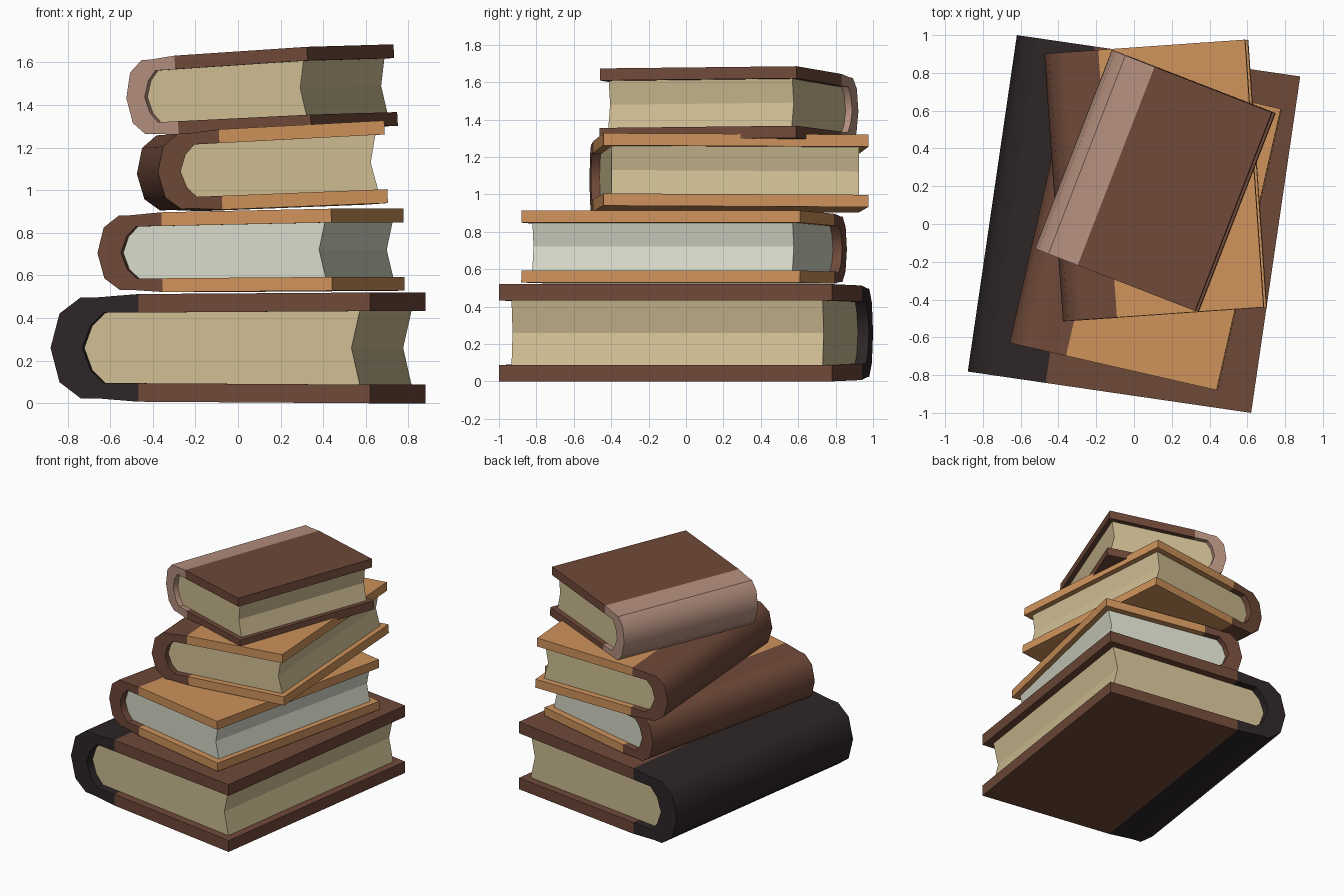
import bpy, bmesh, math
from mathutils import Matrix, Vector

if "Cube" in bpy.data.objects:
    bpy.data.objects.remove(bpy.data.objects["Cube"])


def material(name, rgb):
    lin = [((c / 255 + 0.055) / 1.055) ** 2.4 for c in rgb]
    m = bpy.data.materials.new(name)
    m.diffuse_color = (*lin, 1)
    m.use_nodes = True
    m.node_tree.nodes["Principled BSDF"].inputs["Base Color"].default_value = m.diffuse_color
    return m


BROWN = material("brown leather", (111, 73, 57))
ORANGE = material("tan leather", (206, 146, 91))
BLACK = material("black leather", (45, 37, 38))
PINK = material("dusty rose leather", (180, 143, 126))
CREAM = material("cream paper", (207, 190, 147))
WHITE = material("pale paper", (214, 217, 200))


def extrude(name, profile, y0, y1, mat, matrix, smooth=False):
    """Extrude a closed (x, z) profile along y."""
    bm = bmesh.new()
    a = [bm.verts.new((x, y0, z)) for x, z in profile]
    b = [bm.verts.new((x, y1, z)) for x, z in profile]
    n = len(profile)
    bm.faces.new(a)
    bm.faces.new(b[::-1])
    for i in range(n):
        j = (i + 1) % n
        bm.faces.new((a[i], b[i], b[j], a[j]))
    bmesh.ops.recalc_face_normals(bm, faces=bm.faces)
    me = bpy.data.meshes.new(name)
    bm.to_mesh(me)
    bm.free()
    me.materials.append(mat)
    ob = bpy.data.objects.new(name, me)
    bpy.context.collection.objects.link(ob)
    ob.matrix_world = matrix
    if smooth:
        bpy.ops.object.select_all(action='DESELECT')
        ob.select_set(True)
        bpy.context.view_layer.objects.active = ob
        bpy.ops.object.shade_smooth_by_angle(angle=math.radians(42))
    return ob


# Half profiles: distance from the spine / width, height above middle / height
OUTER = [(0.275, 0.486), (0.142, 0.455), (0.094, 0.455), (0.028, 0.310), (0, 0)]
INNER = [(0.10, 0), (0.125, 0.20), (0.166, 0.317), (0.275, 0.319)]


def book(name, centre, width, length, height, turn, tilt, pitch, cover, spine, paper):
    rad = math.radians
    mat = (Matrix.Translation(Vector(centre)) @ Matrix.Rotation(rad(turn), 4, 'Z')
           @ Matrix.Rotation(rad(-tilt), 4, 'Y') @ Matrix.Rotation(rad(pitch), 4, 'X'))

    def size(pts):
        return [((d - 0.5) * width, z * height) for d, z in pts]

    def flip(pts):
        return [(d, -z) for d, z in pts]

    h = length / 2
    # rounded spine, a thick C shape
    c = OUTER + flip(OUTER[:-1])[::-1] + flip(INNER[1:])[::-1] + INNER
    extrude(name + "_spine", size(c), -h, h, spine, mat, True)
    # boards, slightly splayed towards the fore edge
    board = [(0.275, 0.319), (1, 0.332), (1, 0.5), (0.275, 0.486)]
    extrude(name + "_top_board", size(board), -h, h, cover, mat)
    extrude(name + "_bottom_board", size(flip(board)), -h, h, cover, mat)
    # page block with round back and hollow fore edge
    half = INNER[1:] + [(0.962, 0.332)]
    pages = [INNER[0]] + half + [(0.936, 0)] + flip(half)[::-1]
    p = h - 0.033 * length
    extrude(name + "_pages", size(pages), -p, p, paper, mat)


book("bottom_book", (0, 0, 0.26), 1.516, 1.80, 0.52, -8.3, 0, 0, BROWN, BLACK, CREAM)
book("second_book", (0.06, -0.01, 0.713), 1.128, 1.528, 0.385, -12.85, 0.8, 0, ORANGE, BROWN, WHITE)
book("third_book", (0.11, 0.23, 1.105), 1.075, 1.42, 0.388, 4.0, 2.65, -0.3, ORANGE, BROWN, CREAM)
book("top_book", (0.108, 0.23, 1.463), 0.921, 1.127, 0.383, -21.2, 3.1, 0.6, BROWN, PINK, CREAM)
